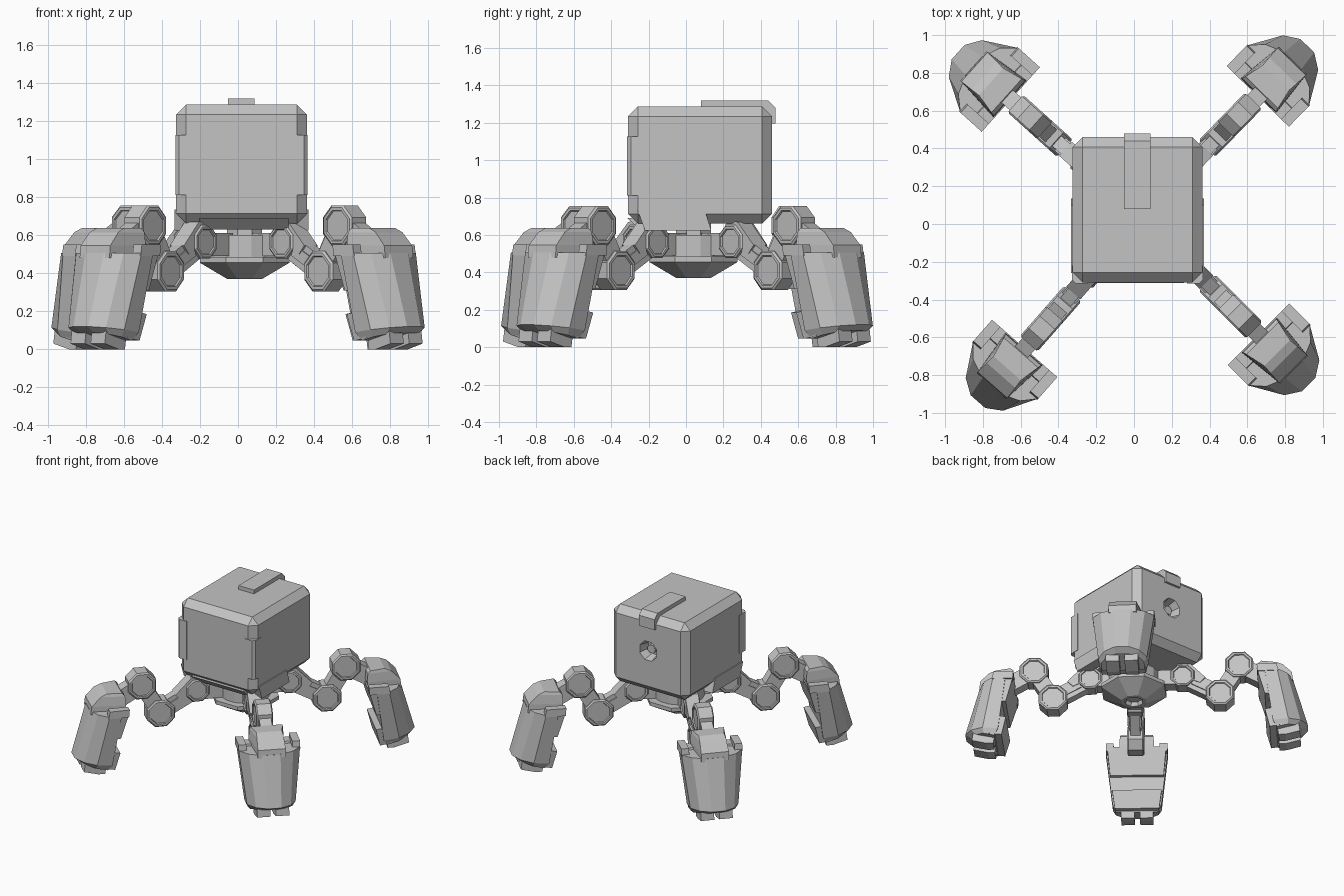
import bpy, bmesh
from math import sin, cos, pi, radians
from mathutils import Matrix, Vector

cube = bpy.data.objects.get("Cube")
if cube:
    bpy.data.objects.remove(cube)

grey = bpy.data.materials.new("plain_grey")
grey.use_nodes = True
shade = (0.55, 0.55, 0.55, 1)
grey.diffuse_color = shade
grey.node_tree.nodes["Principled BSDF"].inputs["Base Color"].default_value = shade


def to_mesh(name, bm):
    bmesh.ops.recalc_face_normals(bm, faces=bm.faces[:])
    mesh = bpy.data.meshes.new(name)
    bm.to_mesh(mesh)
    bm.free()
    mesh.materials.append(grey)
    return mesh


def place(name, mesh, matrix=Matrix()):
    ob = bpy.data.objects.new(name, mesh)
    bpy.context.collection.objects.link(ob)
    ob.matrix_world = matrix
    return ob


def loft(name, rings):
    """Skin closed rings of points, with flat caps."""
    bm = bmesh.new()
    loops = [[bm.verts.new(p) for p in ring] for ring in rings]
    for a, b in zip(loops, loops[1:]):
        for i in range(len(a)):
            j = (i + 1) % len(a)
            bm.faces.new((a[i], a[j], b[j], b[i]))
    bm.faces.new(loops[0])
    bm.faces.new(loops[-1])
    return to_mesh(name, bm)


def slab(name, profile, y0, y1):
    """Extrude an (x, z) profile across y."""
    return loft(name, [[(x, y, z) for x, z in profile] for y in (y0, y1)])


def panel(name, inner, outer):
    """Tapered plate; inner and outer hold (x, z, half width) for top and bottom."""
    return loft(name, [[(a[0], a[2], a[1]), (a[0], -a[2], a[1]), (b[0], -b[2], b[1]), (b[0], b[2], b[1])]
                       for a, b in zip(inner, outer)])


def box(name, x, y, z, bevel):
    bm = bmesh.new()
    bmesh.ops.create_cube(bm, size=1)
    for v in bm.verts:
        v.co = [a + (c + 0.5) * (b - a) for c, (a, b) in zip(v.co, (x, y, z))]
    bmesh.ops.bevel(bm, geom=bm.edges[:], offset=bevel, segments=1, affect='EDGES')
    return to_mesh(name, bm)


def turned(name, profile, centre, sides=8):
    """Faceted turning from (radius, z) pairs."""
    return loft(name, [[(centre[0] + r * cos((i + 0.5) * 2 * pi / sides),
                         centre[1] + r * sin((i + 0.5) * 2 * pi / sides), z)
                        for i in range(sides)] for r, z in profile])


def joint(name, x, z, radius, half):
    """Octagonal pivot lying across the leg, with recessed caps."""
    steps = [(0.72, 0.85), (0.76, 1), (0.9, 1), (1, 0.85)]
    steps = [(r, -y) for r, y in steps] + [(r, y) for r, y in reversed(steps)]
    return loft(name, [[(x + k * radius * cos((i + 0.5) * pi / 4), y * half,
                         z + k * radius * sin((i + 0.5) * pi / 4)) for i in range(8)]
                       for k, y in steps])


def link(name, a, b, thick, half):
    """Straight bar between two pivots."""
    d = Vector((b[0] - a[0], b[1] - a[1])).normalized() * thick / 2
    n = (-d.y, d.x)
    return slab(name, [(a[0] + n[0], a[1] + n[1]), (b[0] + n[0], b[1] + n[1]),
                       (b[0] - n[0], b[1] - n[1]), (a[0] - n[0], a[1] - n[1])], -half, half)


# Body: bevelled box with an octagonal socket cut in the back
quarter = Matrix.Rotation(pi / 2, 4, 'Z')
body = place("body", box("body", (-0.325, 0.362), (-0.31, 0.46), (0.66, 1.287), 0.053))
turn = Matrix.Translation((0.018, 0.46, 1.0)) @ Matrix.Rotation(-pi / 2, 4, 'X')
cutter = place("socket_cutter", turned("socket_cutter", [(0.06, -0.08), (0.085, 0.01)], (0, 0)), turn)
cut = body.modifiers.new("socket", 'BOOLEAN')
cut.object = cutter
cut.solver = 'EXACT'
bpy.context.view_layer.objects.active = body
bpy.ops.object.modifier_apply(modifier="socket")
bpy.data.objects.remove(cutter)
place("socket_pin", turned("socket_pin", [(0.035, -0.09), (0.035, -0.04)], (0, 0)), turn)

# Roof bar that folds over the back edge
place("roof_bar", slab("roof_bar", [(0.08, 1.27), (0.08, 1.318), (0.44, 1.318), (0.478, 1.28),
                                    (0.478, 1.195), (0.44, 1.195), (0.42, 1.27)], -0.07, 0.07),
      Matrix.Translation((0.018, 0, 0)) @ quarter)

# Wedge under the front of the body
place("belly_wedge", slab("belly_wedge", [(-0.313, 0.69), (-0.25, 0.63), (0.1, 0.63), (0.13, 0.69)],
                          -0.235, 0.235), Matrix.Translation((0.03, 0, 0)) @ quarter)

# Guards on the two front upright edges, and skirts under the sides
for side, x, s in (("left", 0.366, 1), ("right", -0.329, -1)):
    place(side + "_corner_guard", loft(side + "_corner_guard", [
        [(x, -0.22, z), (x, -0.295, z), (x - s * 0.02, -0.315, z), (x - s * 0.085, -0.315, z),
         (x - s * 0.085, -0.22, z)] for z in (0.81, 1.125)]))
    place(side + "_skirt", slab(side + "_skirt", [(-0.26, 0.735), (0.1, 0.735), (0.135, 0.625),
                                                  (-0.22, 0.625)], -0.04, 0.04),
          Matrix.Translation((x - s * 0.036, 0, 0)) @ quarter)

# Turntable and hull under the body
hub = (0.035, 0.04)
place("neck", turned("neck", [(0.1, 0.58), (0.1, 0.67)], hub))
place("turntable", turned("turntable", [(0.19, 0.47), (0.19, 0.6)], hub, 16))
place("hull", turned("hull", [(0.06, 0.40), (0.07, 0.37), (0.1, 0.37), (0.255, 0.455), (0.255, 0.485)], hub))

# Leg parts, built once pointing along +x from the hub
hip, knee, ankle = (0.32, 0.565), (0.6, 0.41), (0.742, 0.65)


def shell_ring(x, depth, w, z, lean=0):
    arc = [(0, 1), (0.45, 1), (0.8, 0.72), (1, 0.28)]
    pts = [(x + d * depth, w * p, z + lean * d) for d, p in arc]
    return pts + [(a, -b, c) for a, b, c in reversed(pts)]


parts = {
    "hip_mount": slab("hip_mount", [(0.1, 0.49), (0.1, 0.61), (0.33, 0.61), (0.33, 0.49)], -0.05, 0.05),
    "hip_joint": joint("hip_joint", *hip, 0.095, 0.06),
    "hip_cover": slab("hip_cover", [(0.25, 0.59), (0.29, 0.675), (0.37, 0.67), (0.49, 0.545), (0.45, 0.5)],
                      -0.05, 0.05),
    "thigh": link("thigh", hip, knee, 0.13, 0.036),
    "thigh_rib": link("thigh_rib", (0.4, 0.52), (0.53, 0.45), 0.06, 0.045),
    "knee_joint": joint("knee_joint", *knee, 0.114, 0.062),
    "shin": link("shin", knee, ankle, 0.12, 0.045),
    "ankle_joint": joint("ankle_joint", *ankle, 0.114, 0.062),
    "ankle_link": link("ankle_link", ankle, (0.97, 0.52), 0.13, 0.045),
    "foot_shell": loft("foot_shell", [shell_ring(1.03, 0.18, 0.16, 0.045, 0.045),
                                      shell_ring(1.0, 0.255, 0.182, 0.09, 0.03),
                                      shell_ring(0.94, 0.205, 0.23, 0.505)]),
    # Cap rises in a slope from the outer shell to a flat top
    "foot_cap": loft("foot_cap", [[(a, w, z), (b, w * 0.8, z), (b, -w * 0.8, z), (a, -w, z)]
                                  for a, b, w, z in ((0.9, 1.146, 0.13, 0.48), (0.885, 1.138, 0.13, 0.545),
                                                     (0.89, 1.07, 0.125, 0.615), (0.91, 1.02, 0.12, 0.637))]),
    "upper_plate": panel("upper_plate", [(0.88, 0.52, 0.22), (0.94, 0.31, 0.2)],
                         [(0.96, 0.52, 0.222), (1.02, 0.31, 0.2)]),
    "heel": panel("heel", [(0.94, 0.185, 0.185), (0.975, 0.045, 0.165)],
                  [(1.03, 0.2, 0.185), (1.07, 0.06, 0.165)]),
}
for s, side in ((1, "left"), (-1, "right")):
    parts[side + "_horn"] = slab(side + "_horn", [(0.885, 0.49), (0.88, 0.55), (1.03, 0.55), (1.04, 0.49)],
                                 *sorted((s * 0.172, s * 0.23)))
    parts[side + "_toe"] = slab(side + "_toe", [(1.03, 0.06), (1.04, 0.0), (1.09, 0.0), (1.2, 0.03),
                                                (1.19, 0.1)], *sorted((s * 0.02, s * 0.12)))

# Four legs: angle around the hub and a small reach offset
for leg, angle, reach in (("back_left", 45.7, 0.008), ("back_right", 138, 0.045),
                          ("front_right", 228.7, 0.05), ("front_left", 315, 0.003)):
    where = (Matrix.Translation((*hub, 0)) @ Matrix.Rotation(radians(angle), 4, 'Z')
             @ Matrix.Translation((reach, 0, 0)))
    for part, mesh in parts.items():
        place(leg + "_" + part, mesh, where)
